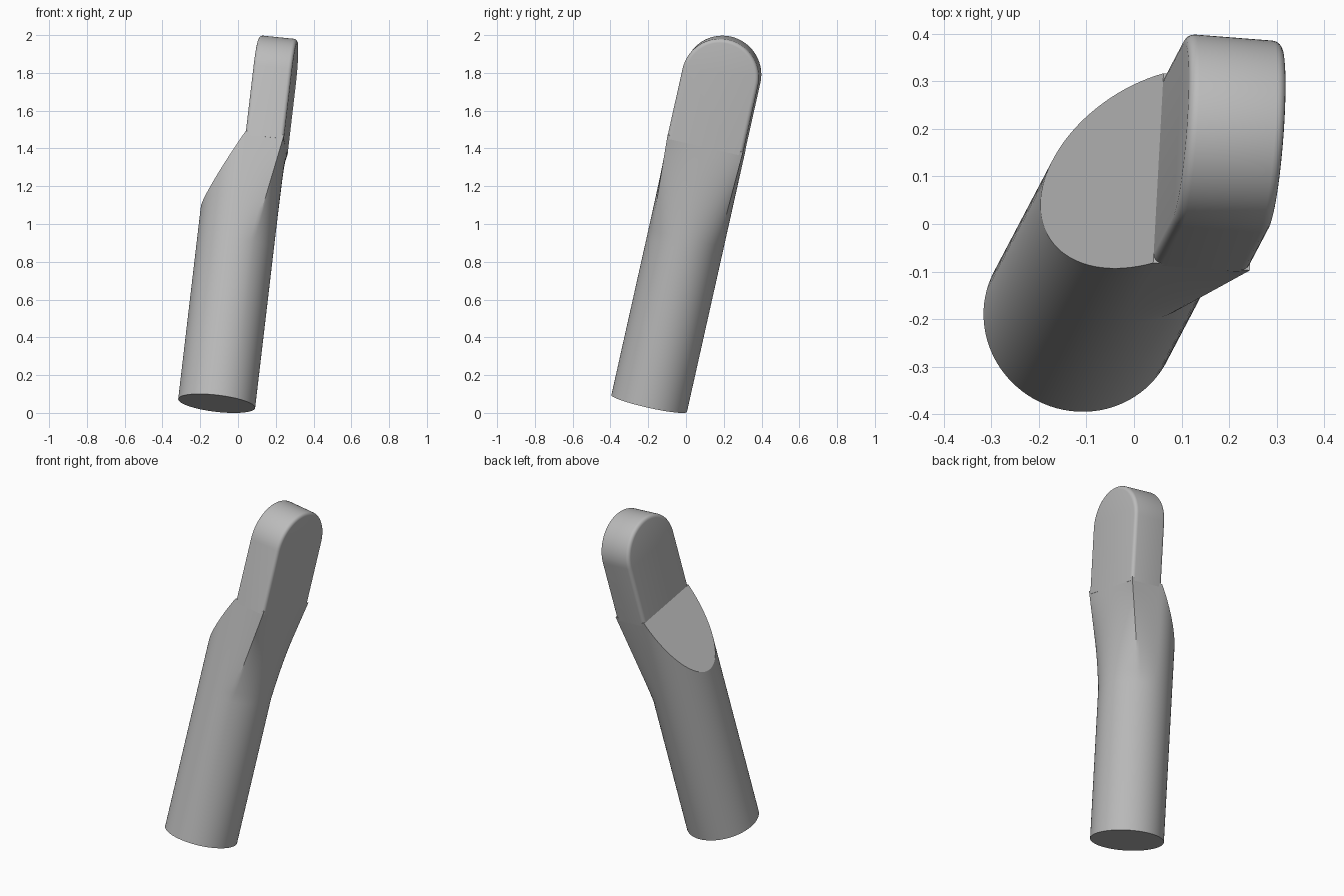
import bpy, bmesh, math
from mathutils import Vector, Matrix

if "Cube" in bpy.data.objects:
    bpy.data.objects.remove(bpy.data.objects["Cube"])

R = 0.205            # shaft radius, also half the blade width
LOFT, NECK, TIP = 0.86, 1.44, 1.80   # stations along the axis
SLANT_LOW = 1.05     # where the slanted cut meets the shaft side

# Tilted frame: shaft axis, blade normal, blade width direction
axis = Vector((0.114, 0.217, 0.969)).normalized()
normal = Vector((0.992, -0.077, -0.1))
normal = (normal - axis * normal.dot(axis)).normalized()
width = axis.cross(normal)
frame = Matrix.Translation((-0.113, -0.195, 0.05)) @ Matrix(
    (normal, width, axis)).transposed().to_4x4()

grey = bpy.data.materials.new("plain_grey")
grey.use_nodes = True
grey.diffuse_color = (0.5, 0.5, 0.5, 1)
grey.node_tree.nodes["Principled BSDF"].inputs["Base Color"].default_value = (0.5, 0.5, 0.5, 1)


def finish(bm, name):
    bmesh.ops.recalc_face_normals(bm, faces=bm.faces)
    mesh = bpy.data.meshes.new(name)
    bm.to_mesh(mesh)
    bm.free()
    mesh.materials.append(grey)
    obj = bpy.data.objects.new(name, mesh)
    obj.matrix_world = frame
    bpy.context.collection.objects.link(obj)
    bpy.ops.object.select_all(action='DESELECT')
    obj.select_set(True)
    bpy.context.view_layer.objects.active = obj
    bpy.ops.object.shade_smooth_by_angle(angle=math.radians(25))


def section(a, blend):
    """Circle point that moves towards a square corner on the blade side."""
    x, y = math.cos(a), math.sin(a)
    if x > 1e-6:
        corner = math.radians(60)
        sx = min(1, x / math.cos(corner))
        sy = max(-1, min(1, y / math.sin(corner)))
        x, y = x + (sx - x) * blend, y + (sy - y) * blend
    return x * R, y * R


# Shaft: round below, squared off towards the neck, then cut on a slant
SIDES, STEPS = 96, 10
stations = [(0, 0)] + [(LOFT + (NECK - LOFT) * i / STEPS, i / STEPS) for i in range(STEPS + 1)]
bm = bmesh.new()
rings = []
for t, blend in stations:
    rings.append([bm.verts.new((*section(2 * math.pi * i / SIDES, blend), t)) for i in range(SIDES)])
for low, high in zip(rings, rings[1:]):
    for i in range(SIDES):
        j = (i + 1) % SIDES
        bm.faces.new((low[i], low[j], high[j], high[i]))
bm.faces.new(rings[0])
bm.faces.new(rings[-1])
cut = bmesh.ops.bisect_plane(
    bm, geom=bm.verts[:] + bm.edges[:] + bm.faces[:], plane_co=(0, 0, NECK),
    plane_no=(SLANT_LOW - NECK, 0, R), clear_outer=True)
bmesh.ops.holes_fill(bm, edges=[e for e in bm.edges if e.is_boundary], sides=0)
finish(bm, "shaft")

# Blade: flat tab with a round end and softened rims
bm = bmesh.new()
start, ARC = NECK - 0.02, 40
outline = [(-R, start), (R, start)]
outline += [(R * math.cos(math.pi * i / ARC), TIP + R * math.sin(math.pi * i / ARC)) for i in range(ARC + 1)]
face = bm.faces.new([bm.verts.new((0, y, t)) for y, t in outline])
extruded = bmesh.ops.extrude_face_region(bm, geom=[face], use_keep_orig=True)
bmesh.ops.translate(bm, vec=(R, 0, 0), verts=[v for v in extruded["geom"] if isinstance(v, bmesh.types.BMVert)])
rims = [e for e in bm.edges
        if abs(e.verts[0].co.x - e.verts[1].co.x) < 1e-5 and max(v.co.z for v in e.verts) > start + 0.01]
bmesh.ops.bevel(bm, geom=rims, offset=0.02, segments=4, profile=0.5, affect='EDGES')
finish(bm, "blade")
